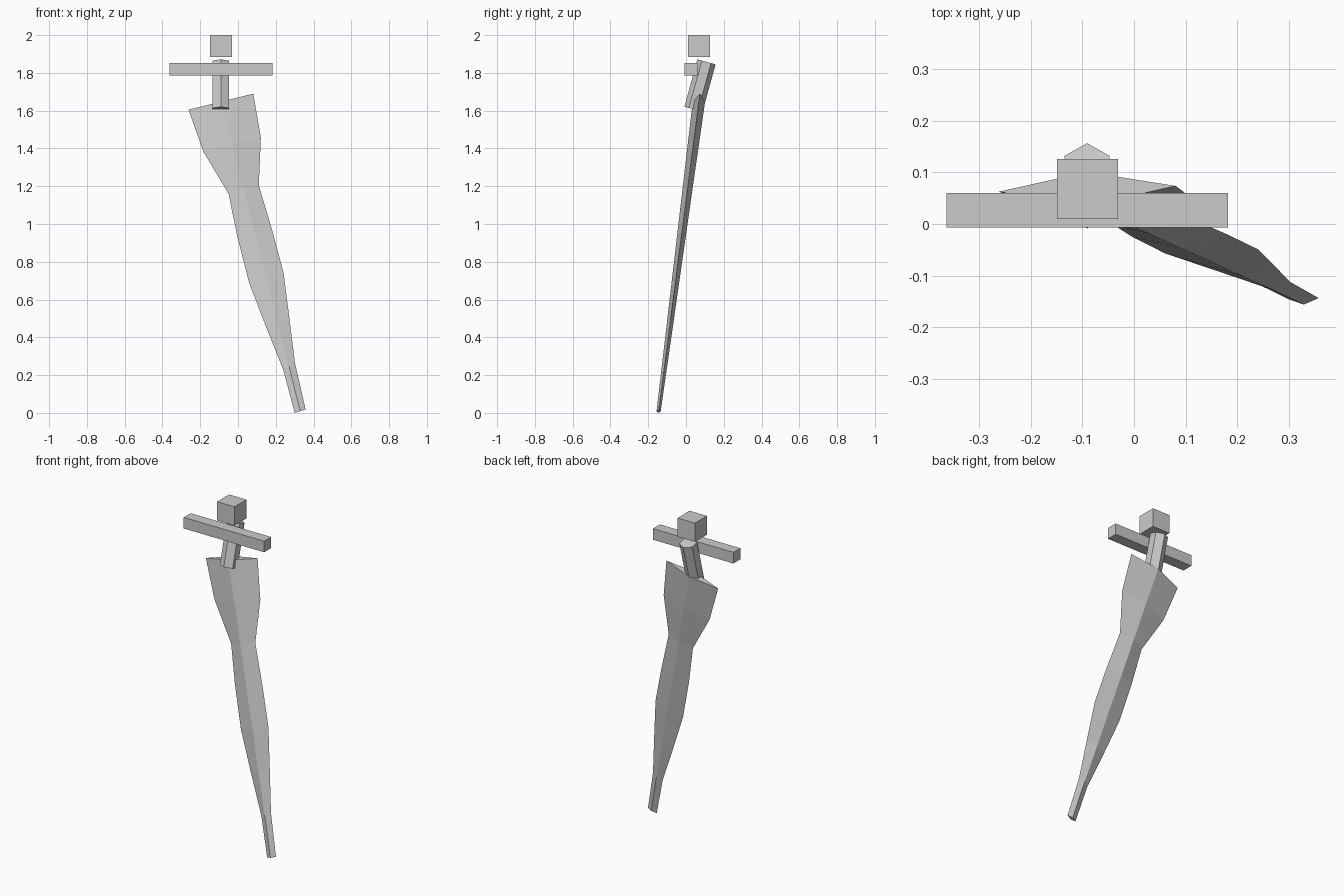
import bpy, bmesh, math
from mathutils import Matrix

if "Cube" in bpy.data.objects:
    bpy.data.objects.remove(bpy.data.objects["Cube"])

steel = bpy.data.materials.new("grey_metal")
steel.diffuse_color = (0.6, 0.6, 0.6, 1)
steel.use_nodes = True
steel.node_tree.nodes["Principled BSDF"].inputs["Base Color"].default_value = steel.diffuse_color


def finish(name, bm):
    bmesh.ops.recalc_face_normals(bm, faces=bm.faces)
    mesh = bpy.data.meshes.new(name)
    bm.to_mesh(mesh)
    bm.free()
    mesh.materials.append(steel)
    obj = bpy.data.objects.new(name, mesh)
    bpy.context.collection.objects.link(obj)
    return obj


def box(name, low, high):
    bm = bmesh.new()
    size = [h - l for l, h in zip(low, high)]
    mid = [(h + l) / 2 for l, h in zip(low, high)]
    bmesh.ops.create_cube(bm, size=1, matrix=Matrix.Translation(mid) @ Matrix.Diagonal((*size, 1)))
    return finish(name, bm)


# Pommel block and crossguard bar
box("pommel", (-0.149, 0.01, 1.885), (-0.031, 0.126, 2.0))
box("crossguard", (-0.363, -0.007, 1.785), (0.182, 0.06, 1.853))

# Six-sided grip, leaning back, with its corners pointing front and back
bm = bmesh.new()
bmesh.ops.create_cone(
    bm, cap_ends=True, segments=6, radius1=0.05, radius2=0.05, depth=0.26,
    matrix=Matrix.Translation((-0.091, 0.074, 1.733)) @ Matrix.Rotation(math.radians(-15.3), 4, 'X'))
# Turn the corners onto the front/back line if a flat faces forward
xs = [v.co.x for v in bm.verts]
if max(xs) - min(xs) > 0.095:
    bm.clear()
    bmesh.ops.create_cone(
        bm, cap_ends=True, segments=6, radius1=0.05, radius2=0.05, depth=0.26,
        matrix=Matrix.Translation((-0.091, 0.074, 1.733)) @ Matrix.Rotation(math.radians(-15.3), 4, 'X')
        @ Matrix.Rotation(math.radians(30), 4, 'Z'))
finish("grip", bm)

# Blade: diamond sections given by left edge (x, z) and right edge (x, z)
sections = [
    (-0.262, 1.605, 0.081, 1.69),
    (-0.184, 1.384, 0.121, 1.457),
    (-0.05, 1.16, 0.11, 1.204),
    (-0.003, 0.93, 0.181, 0.967),
    (0.06, 0.685, 0.241, 0.743),
    (0.146, 0.462, 0.272, 0.503),
    (0.24, 0.227, 0.302, 0.262),
    (0.3, 0.0, 0.358, 0.018),
]


def lean(z):
    return -0.146 + 0.13 * z


bm = bmesh.new()
rings = []
for lx, lz, rx, rz in sections:
    mx, mz = (lx + rx) / 2, (lz + rz) / 2
    half = 0.011 + 0.0132 * mz
    rings.append([bm.verts.new(p) for p in (
        (lx, lean(lz), lz), (mx, lean(mz) - half, mz),
        (rx, lean(rz), rz), (mx, lean(mz) + half, mz))])
for a, b in zip(rings, rings[1:]):
    for i in range(4):
        j = (i + 1) % 4
        bm.faces.new((a[i], a[j], b[j], b[i]))
bm.faces.new(rings[0])
bm.faces.new(rings[-1])
finish("blade", bm)
